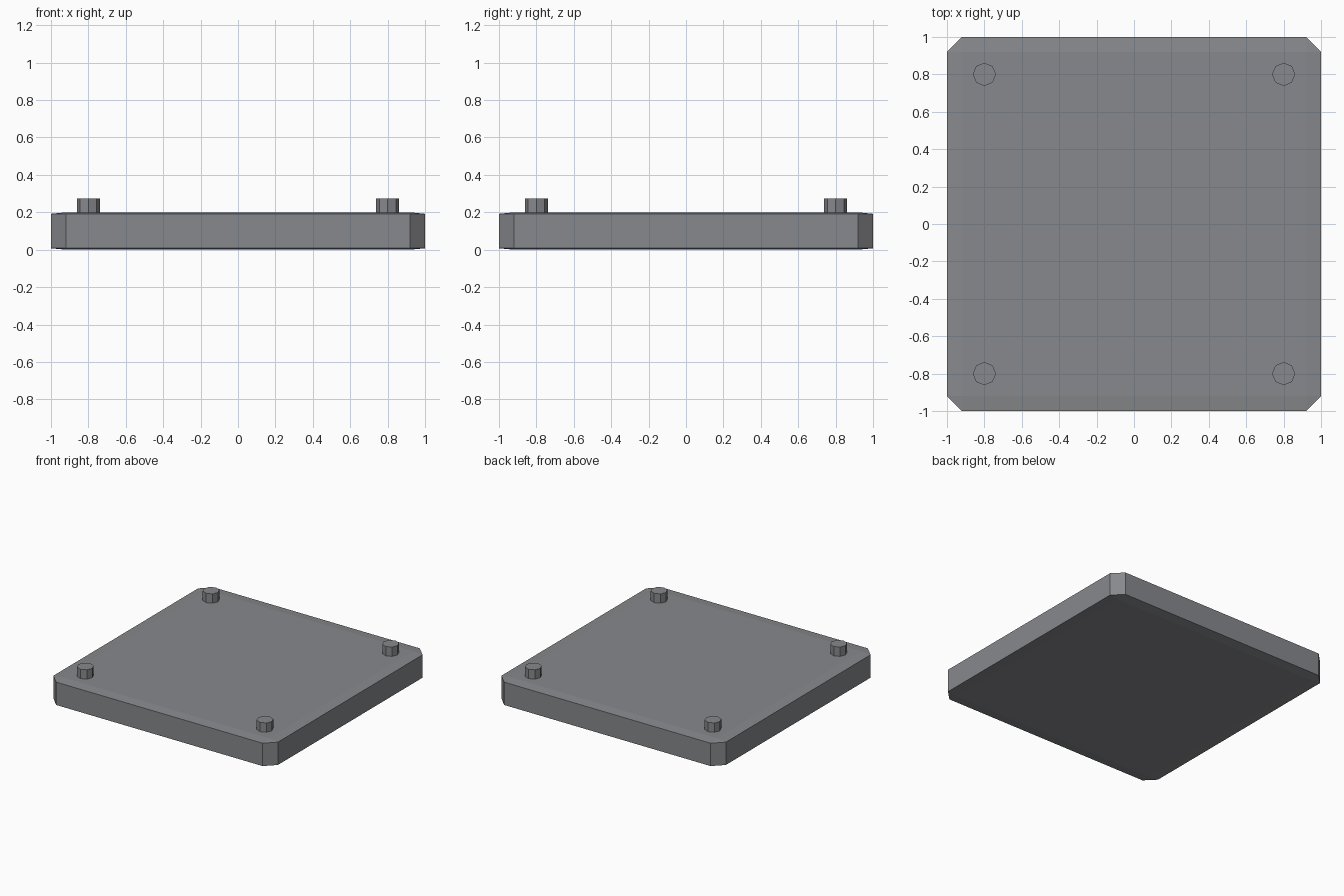
import bpy
import bmesh

if "Cube" in bpy.data.objects:
    bpy.data.objects.remove(bpy.data.objects["Cube"])

# Dark grey finish shared by all parts
dark_grey = bpy.data.materials.new("dark_grey")
dark_grey.diffuse_color = (0.245, 0.25, 0.265, 1)
dark_grey.use_nodes = True
dark_grey.node_tree.nodes["Principled BSDF"].inputs["Base Color"].default_value = dark_grey.diffuse_color

# Base plate: cube chamfered on all edges, then flattened
bm = bmesh.new()
bmesh.ops.create_cube(bm, size=2)
bmesh.ops.bevel(bm, geom=bm.edges[:], offset=0.08, segments=1,
                affect='EDGES', clamp_overlap=True)
bmesh.ops.scale(bm, vec=(1, 1, 0.1), verts=bm.verts)
bmesh.ops.translate(bm, vec=(0, 0, 0.1), verts=bm.verts)
mesh = bpy.data.meshes.new("plate")
bm.to_mesh(mesh)
bm.free()
mesh.materials.append(dark_grey)
plate = bpy.data.objects.new("plate", mesh)
bpy.context.collection.objects.link(plate)


# Corner pegs: eight-sided, slightly sunk into the plate
def add_peg(name, x, y, bottom=0.18, top=0.275):
    bpy.ops.mesh.primitive_cylinder_add(
        vertices=8, radius=0.062, depth=top - bottom,
        location=(x, y, (top + bottom) / 2))
    peg = bpy.context.object
    peg.name = name
    peg.data.materials.append(dark_grey)


for side, x in (("left", -0.8), ("right", 0.8)):
    for end, y in (("front", -0.8), ("back", 0.8)):
        add_peg(f"peg_{end}_{side}", x, y)
